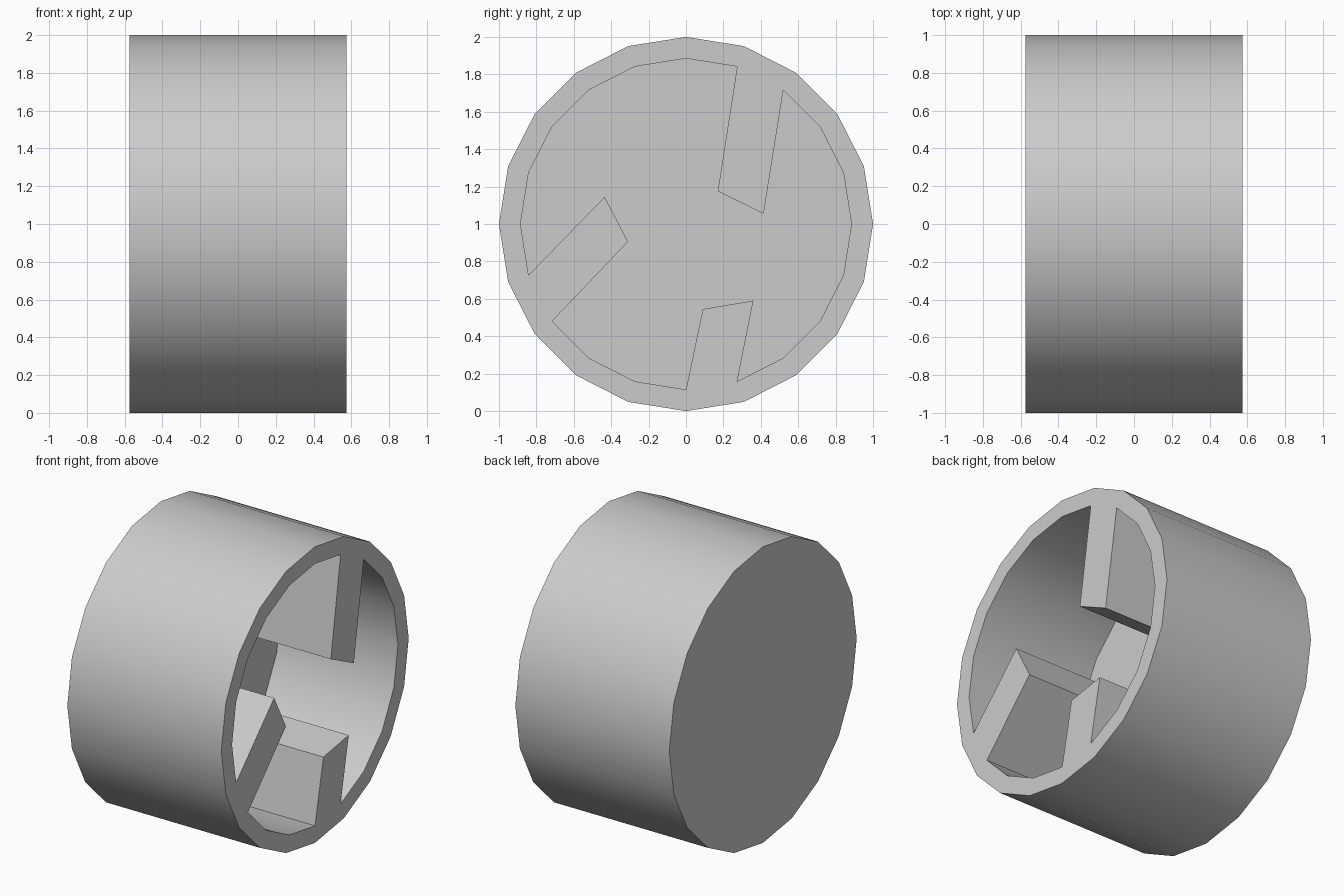
import bpy, bmesh
from math import cos, sin, radians

if "Cube" in bpy.data.objects:
    bpy.data.objects.remove(bpy.data.objects["Cube"])

SIDES = 20
BACK, FLOOR, FRONT = -0.575, -0.30, 0.575   # positions along x
OUTER_R, INNER_R = 1.0, 0.885
# inner wall side index -> fin tip corners (y, z), counter-clockwise
FINS = {
    3: [(0.415, 1.055), (0.17, 1.175)],
    11: [(-0.435, 1.145), (-0.31, 0.905)],
    15: [(0.09, 0.545), (0.36, 0.59)],
}

bm = bmesh.new()


def ring(x, radius):
    return [bm.verts.new((x, radius * cos(radians(18 * i)), 1 + radius * sin(radians(18 * i))))
            for i in range(SIDES)]


def bridge(a, b):
    """Join two closed loops with quads."""
    for i in range(len(a)):
        j = (i + 1) % len(a)
        bm.faces.new((a[i], a[j], b[j], b[i]))


# outer shell with closed back and flat front rim
back = ring(BACK, OUTER_R)
front = ring(FRONT, OUTER_R)
rim = ring(FRONT, INNER_R)
bm.faces.new(back)
bridge(back, front)
bridge(front, rim)

# cavity outline: inner ring interrupted by the three fins
cavity = []
for i in range(SIDES):
    cavity.append(rim[i])
    if i in FINS:
        tips = [bm.verts.new((FRONT, y, z)) for y, z in FINS[i]]
        bm.faces.new([rim[i], *tips, rim[(i + 1) % SIDES]])   # fin front
        cavity += tips

# cavity walls and recessed floor
floor = [bm.verts.new((FLOOR, v.co.y, v.co.z)) for v in cavity]
bridge(cavity, floor)
floor_face = bm.faces.new(floor)
bmesh.ops.triangulate(bm, faces=[floor_face])
bmesh.ops.recalc_face_normals(bm, faces=bm.faces)

mesh = bpy.data.meshes.new("finned_drum")
bm.to_mesh(mesh)
bm.free()
drum = bpy.data.objects.new("finned_drum", mesh)
bpy.context.collection.objects.link(drum)

# smooth round walls, sharp rims and fin edges
bpy.context.view_layer.objects.active = drum
drum.select_set(True)
bpy.ops.object.shade_smooth_by_angle(angle=radians(30))
